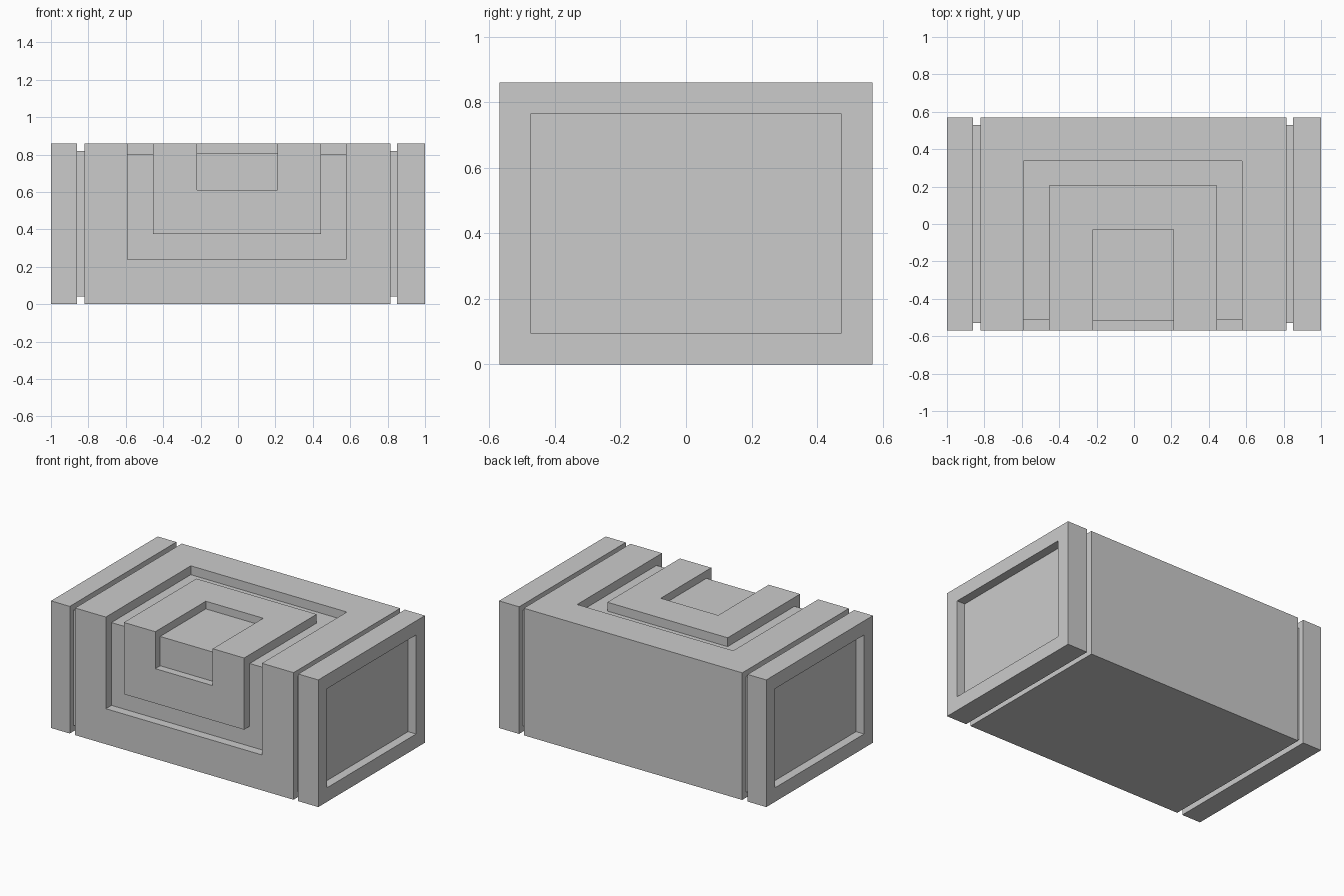
import bpy
import bmesh

if "Cube" in bpy.data.objects:
    bpy.data.objects.remove(bpy.data.objects["Cube"], do_unlink=True)

HALF_Y, TOP = 0.57, 0.86

grey = bpy.data.materials.new("plain_grey")
grey.use_nodes = True
GREY = (0.6, 0.6, 0.6, 1)
grey.diffuse_color = GREY
grey.node_tree.nodes["Principled BSDF"].inputs["Base Color"].default_value = GREY


def loft(name, rings):
    """Join equal-sized rings of points into a closed solid."""
    bm = bmesh.new()
    loops = [[bm.verts.new(p) for p in ring] for ring in rings]
    n = len(loops[0])
    for a, b in zip(loops, loops[1:]):
        for i in range(n):
            j = (i + 1) % n
            bm.faces.new((a[i], a[j], b[j], b[i]))
    bm.faces.new(loops[0])
    bm.faces.new(loops[-1])
    bmesh.ops.recalc_face_normals(bm, faces=bm.faces)
    mesh = bpy.data.meshes.new(name)
    bm.to_mesh(mesh)
    bm.free()
    mesh.materials.append(grey)
    obj = bpy.data.objects.new(name, mesh)
    bpy.context.collection.objects.link(obj)
    return obj


def section(x, inset):
    """Rectangular cross-section of the body at x."""
    y, lo, hi = HALF_Y - inset, inset, TOP - inset
    return [(x, -y, lo), (x, y, lo), (x, y, hi), (x, -y, hi)]


def wrap(name, x0, x1, low, back, depth, rise=0.0):
    """L-shaped slab wrapped over the front top edge of the body."""
    front, top = -HALF_Y - rise, TOP + rise
    in_y, in_z = -HALF_Y + depth, TOP - depth
    profile = [(front, low), (in_y, low), (in_y, in_z),
               (back, in_z), (back, top), (front, top)]
    return loft(name, [[(x, y, z) for y, z in profile] for x in (x0, x1)])


def cut(obj, cutter):
    """Subtract the cutter, then hide it."""
    mod = obj.modifiers.new(cutter.name, "BOOLEAN")
    mod.operation = "DIFFERENCE"
    mod.solver = "EXACT"
    mod.object = cutter
    cutter.hide_render = True
    cutter.hide_viewport = True
    cutter.display_type = "WIRE"


# Body with recessed ends and a groove around each end band
stations = [(-0.94, 0.095), (-1, 0.095), (-1, 0), (-0.86, 0), (-0.86, 0.04),
            (-0.82, 0.04), (-0.82, 0), (0.815, 0), (0.815, 0.04),
            (0.85, 0.04), (0.85, 0), (1, 0), (1, 0.095), (0.94, 0.095)]
body = loft("body", [section(x, inset) for x, inset in stations])

# Channel sunk into the front and top
cut(body, wrap("channel_cutter", -0.59, 0.578, 0.24, 0.338, 0.06, 0.1))

# Raised plate inside the channel, with a shallow pocket
plate = wrap("raised_plate", -0.455, 0.445, 0.375, 0.205, 0.1)
cut(plate, wrap("pocket_cutter", -0.22, 0.21, 0.61, -0.03, 0.052, 0.1))
